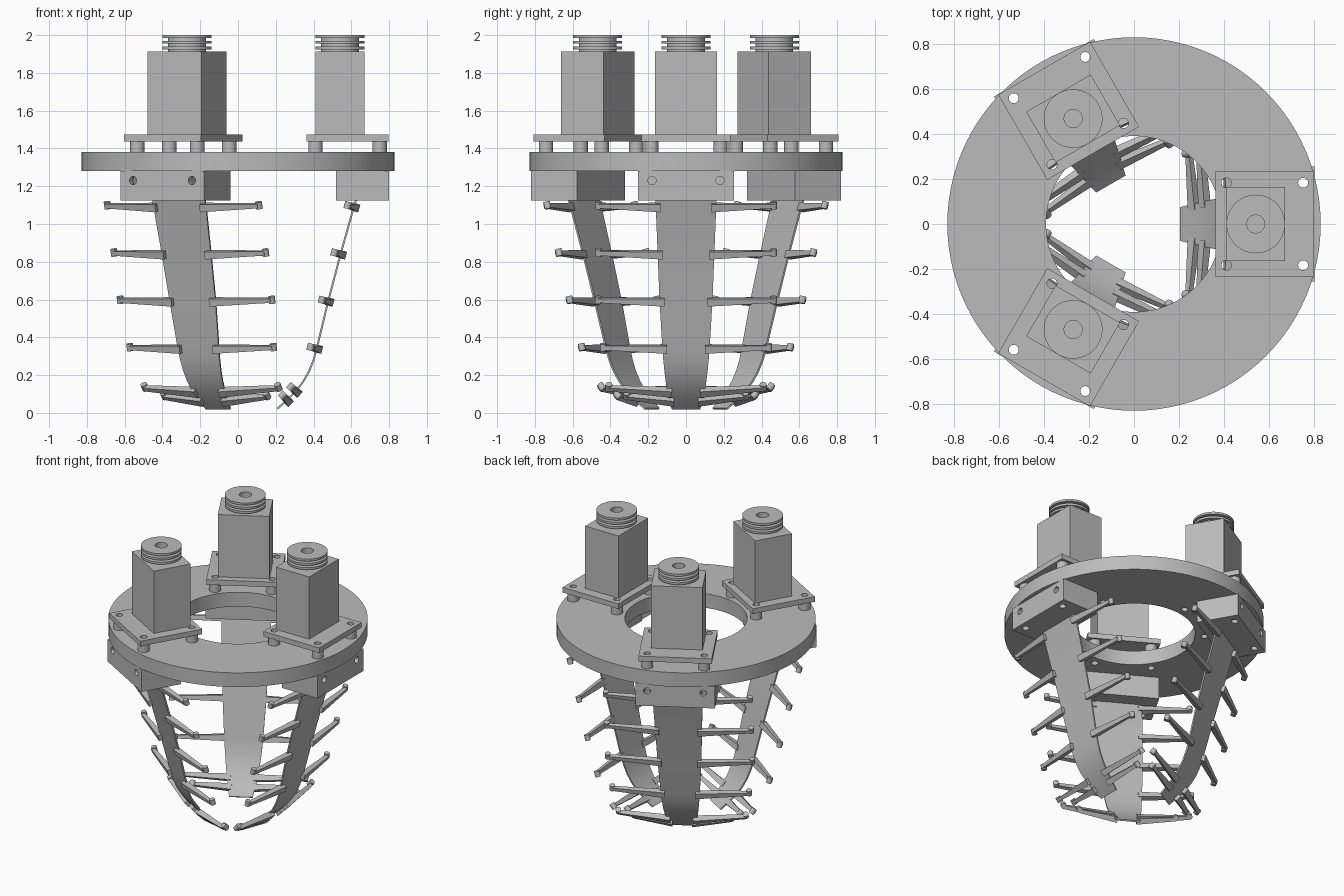
import bpy, bmesh, math
from mathutils import Vector, Matrix

cube = bpy.data.objects.get("Cube")
if cube:
    bpy.data.objects.remove(cube, do_unlink=True)

# One plain grey for everything
grey = bpy.data.materials.new("plain_grey")
grey.use_nodes = True
COLOUR = (0.5, 0.5, 0.5, 1)
grey.diffuse_color = COLOUR
grey.node_tree.nodes["Principled BSDF"].inputs["Base Color"].default_value = COLOUR

ANGLES = [math.radians(a) for a in (0, 120, 240)]
BOLTS = [(x, y) for x in (0.41, 0.75) for y in (-0.183, 0.183)]
CENTRE = 0.54      # radial distance of the motor axis
BOLT_R = 0.022
parts = []


def to_mesh(bm, name):
    bmesh.ops.recalc_face_normals(bm, faces=bm.faces)
    mesh = bpy.data.meshes.new(name)
    bm.to_mesh(mesh)
    bm.free()
    mesh.materials.append(grey)
    return mesh


def add_object(name, mesh, angle=0):
    ob = bpy.data.objects.new(name, mesh)
    ob.rotation_euler.z = angle
    bpy.context.collection.objects.link(ob)
    parts.append(ob)
    return ob


def add_three(name, mesh):
    for side, angle in zip(("left", "back_right", "front_right"), ANGLES):
        add_object(f"{name}_{side}", mesh, angle)


def hull(bm, points):
    verts = [bm.verts.new(p) for p in points]
    bmesh.ops.convex_hull(bm, input=verts)


def box(bm, x0, x1, y, z0, z1):
    hull(bm, [(a, b, c) for a in (x0, x1) for b in (-y, y) for c in (z0, z1)])


def rod(bm, centre, axis, radius, length, sides=20):
    turn = Vector((0, 0, 1)).rotation_difference(Vector(axis)).to_matrix().to_4x4()
    bmesh.ops.create_cone(bm, cap_ends=True, segments=sides, radius1=radius,
                          radius2=radius, depth=length,
                          matrix=Matrix.Translation(centre) @ turn)


def lathe(bm, profile, cx=0, cy=0, sides=32):
    # closed radius/height profile turned about a vertical axis
    rings = []
    for i in range(sides):
        a = math.tau * i / sides
        rings.append([bm.verts.new((cx + r * math.cos(a), cy + r * math.sin(a), z))
                      for r, z in profile])
    n = len(profile)
    for i in range(sides):
        a, b = rings[i], rings[(i + 1) % sides]
        for j in range(n):
            k = (j + 1) % n
            bm.faces.new((a[j], b[j], b[k], a[k]))


def tube(bm, inner, outer, z0, z1, cx=0, cy=0, sides=32):
    lathe(bm, [(inner, z0), (outer, z0), (outer, z1), (inner, z1)], cx, cy, sides)


def drill(mesh, cutter_bm):
    # subtract the cutter and keep only the finished mesh
    ob = bpy.data.objects.new("drilled", mesh)
    cutter = bpy.data.objects.new("cutter", to_mesh(cutter_bm, "cutter"))
    cutter.hide_render = True
    for o in (ob, cutter):
        bpy.context.collection.objects.link(o)
    mod = ob.modifiers.new("holes", 'BOOLEAN')
    mod.operation, mod.solver, mod.object = 'DIFFERENCE', 'EXACT', cutter
    graph = bpy.context.evaluated_depsgraph_get()
    result = bpy.data.meshes.new_from_object(ob.evaluated_get(graph))
    for o in (ob, cutter):
        bpy.data.objects.remove(o, do_unlink=True)
    return result


def bolt_cutter(angles=(0,)):
    bm = bmesh.new()
    for a in angles:
        for x, y in BOLTS:
            p = Matrix.Rotation(a, 3, 'Z') @ Vector((x, y, 1.3))
            rod(bm, p, (0, 0, 1), BOLT_R, 0.8)
    return bm


# Main ring
bm = bmesh.new()
tube(bm, 0.39, 0.828, 1.28, 1.38, sides=96)
add_object("main_ring", drill(to_mesh(bm, "main_ring"), bolt_cutter(ANGLES)))

# Motor base plates
bm = bmesh.new()
box(bm, 0.362, 0.798, 0.235, 1.437, 1.473)
add_three("motor_plate", drill(to_mesh(bm, "motor_plate"), bolt_cutter()))

# Hollow standoffs under each plate
bm = bmesh.new()
for x, y in BOLTS:
    tube(bm, BOLT_R, 0.038, 1.38, 1.437, x, y, 24)
add_three("standoffs", to_mesh(bm, "standoffs"))

# Motors
bm = bmesh.new()
box(bm, 0.41, 0.67, 0.165, 1.473, 1.912)
add_three("motor", to_mesh(bm, "motor"))

# Grooved pulleys with a bore
bm = bmesh.new()
profile = [(0.04, 2.0), (0.04, 1.91), (0.1, 1.91)]
for z in (1.925, 1.955, 1.985):
    profile += [(0.1, z), (0.13, z), (0.13, z + 0.015), (0.1, z + 0.015)]
profile.pop()
lathe(bm, profile, CENTRE, 0, 48)
add_three("pulley", to_mesh(bm, "pulley"))

# Finger mounting blocks, drilled downward and from the outer face
bm = bmesh.new()
box(bm, 0.52, 0.80, 0.255, 1.125, 1.28)
cutters = bolt_cutter()
mesh = drill(to_mesh(bm, "mounting_block"), cutters)
cutters = bmesh.new()
for y in (-0.18, 0.18):
    rod(cutters, (0.76, y, 1.23), (1, 0, 0), BOLT_R, 0.2)
add_three("mounting_block", drill(mesh, cutters))

# Curved finger strips: radius, height, half width
PATH = [(0.632, 1.15, 0.162), (0.613, 1.09, 0.16), (0.543, 0.84, 0.15),
        (0.477, 0.59, 0.14), (0.417, 0.34, 0.125), (0.4, 0.28, 0.12),
        (0.376, 0.22, 0.114), (0.345, 0.165, 0.107), (0.306, 0.115, 0.098),
        (0.26, 0.068, 0.088), (0.208, 0.022, 0.075)]


def frame(i):
    # upward tangent and inward normal of the strip at a path point
    a, b = PATH[max(i - 1, 0)], PATH[min(i + 1, len(PATH) - 1)]
    t = Vector((a[0] - b[0], 0, a[1] - b[1])).normalized()
    return t, Vector((-t.z, 0, t.x))


bm = bmesh.new()
loops = []
for i, (r, z, w) in enumerate(PATH):
    normal = frame(i)[1] * 0.005
    loops.append([bm.verts.new(Vector((r, y, z)) + normal * s)
                  for y, s in ((-w, -1), (w, -1), (w, 1), (-w, 1))])
for a, b in zip(loops, loops[1:]):
    for j in range(4):
        k = (j + 1) % 4
        bm.faces.new((a[j], a[k], b[k], b[j]))
bm.faces.new(loops[0])
bm.faces.new(loops[-1])
add_three("finger_strip", to_mesh(bm, "finger_strip"))

# Tapered side arms with a peg at each tip: path index, reach
ARMS = [(1, 0.475), (2, 0.475), (3, 0.475), (4, 0.45), (8, 0.42), (9, 0.325)]
bm = bmesh.new()
for i, reach in ARMS:
    r, z, w = PATH[i]
    t, n = frame(i)
    base = Vector((r, 0, z))
    for side in (-1, 1):
        def section(y, n0, n1, h):
            return [base + Vector((0, y * side, 0)) + n * d + t * e
                    for d in (n0, n1) for e in (-h, h)]
        hull(bm, section(w - 0.025, -0.03, 0.01, 0.021)
             + section(reach - 0.01, 0.012, 0.036, 0.011))
        tip = base + Vector((0, (reach - 0.012) * side, 0)) + n * 0.034
        rod(bm, tip, t, 0.018, 0.038, 16)
add_three("side_arms", to_mesh(bm, "side_arms"))

# Smooth the round surfaces, keep the hard edges
for ob in bpy.context.selected_objects:
    ob.select_set(False)
for ob in parts:
    ob.select_set(True)
bpy.context.view_layer.objects.active = parts[0]
bpy.ops.object.shade_smooth_by_angle(angle=math.radians(30))
